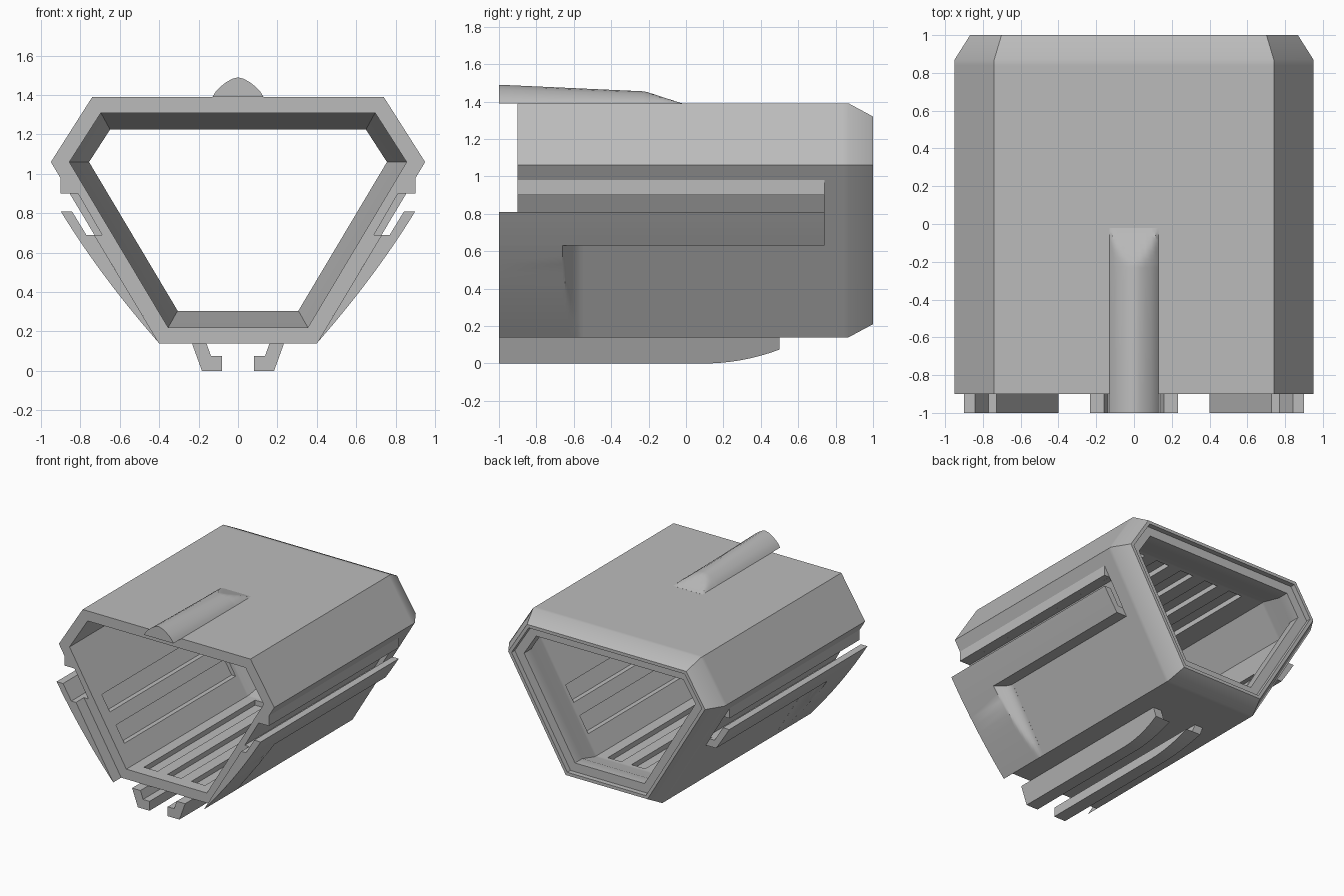
import bpy
import bmesh

old = bpy.data.objects.get("Cube")
if old:
    bpy.data.objects.remove(old, do_unlink=True)

grey = bpy.data.materials.new("plain grey")
grey.use_nodes = True
grey.diffuse_color = (0.5, 0.5, 0.5, 1)
grey.node_tree.nodes["Principled BSDF"].inputs["Base Color"].default_value = (0.5, 0.5, 0.5, 1)


def add_loft(bm, rings, closed=False):
    """Skin a row of equal-length rings; cap the ends unless closed."""
    loops = [[bm.verts.new(p) for p in ring] for ring in rings]
    n = len(loops[0])
    pairs = list(zip(loops, loops[1:]))
    if closed:
        pairs.append((loops[-1], loops[0]))
    for a, b in pairs:
        for i in range(n):
            j = (i + 1) % n
            bm.faces.new((a[i], a[j], b[j], b[i]))
    if not closed:
        bm.faces.new(loops[0])
        bm.faces.new(loops[-1])


def add_prism(bm, outline, y0, y1):
    add_loft(bm, [[(x, y, z) for x, z in outline] for y in (y0, y1)])


def make_object(name, bm, mirror=False):
    bmesh.ops.recalc_face_normals(bm, faces=bm.faces[:])
    mesh = bpy.data.meshes.new(name)
    bm.to_mesh(mesh)
    bm.free()
    mesh.materials.append(grey)
    obj = bpy.data.objects.new(name, mesh)
    bpy.context.collection.objects.link(obj)
    if mirror:
        mod = obj.modifiers.new("mirror", 'MIRROR')
        mod.use_mirror_merge = False
    return obj


def activate(obj):
    bpy.ops.object.select_all(action='DESELECT')
    obj.select_set(True)
    bpy.context.view_layer.objects.active = obj


def smooth(obj):
    activate(obj)
    bpy.ops.object.shade_smooth_by_angle(angle=0.56)


def hexagon(y, d):
    """Cross-section of the shell at y, inset by d."""
    half = [(0.74 - 0.549 * d, 1.39 - d),
            (0.95 - 1.175 * d, 1.06),
            (0.40 - 0.567 * d, 0.14 + d)]
    pts = half + [(-x, z) for x, z in reversed(half)]
    return [(x, y, z) for x, z in pts]


def side_x(z, d=0):
    """x of the lower side wall at height z."""
    return 0.40 + (z - 0.14) * 0.598 - 1.165 * d


def wing_x(z):
    """x of the bowed outer skin of the side wing."""
    u = (z - 0.14) / 0.67
    return 0.40 + 0.5 * u + 0.09 * u * (1 - u)


# Shell: outside, bevelled back rim, recessed lip, flare and cavity
bm = bmesh.new()
sections = [(-0.9, 0), (0.84, 0), (0.87, 0), (1, 0.07), (1, 0.095), (0.96, 0.095),
            (0.96, 0.165), (0.87, 0.165), (0.64, 0.08), (0.62, 0.08), (-0.9, 0.08)]
add_loft(bm, [hexagon(y, d) for y, d in sections], closed=True)
shell = make_object("shell", bm)

# Cutters: outer guide slots and the shallow inner grooves
bm = bmesh.new()
for s in (1, -1):
    add_prism(bm, [(s * x, z) for x, z in
                   [(0.812, 0.90), (0.69, 0.69), (0.80, 0.69), (0.96, 0.90)]], -1.1, 0.74)
    for z0, z1 in ((0.58, 0.70), (0.365, 0.49)):
        outline = [(side_x(z0, 0.13), z0), (side_x(z0, 0.05), z0),
                   (side_x(z1, 0.05), z1), (side_x(z1, 0.13), z1)]
        add_prism(bm, [(s * x, z) for x, z in outline], -0.8, 0.6)


def add_flat_groove(x, z):
    add_prism(bm, [(x - 0.06, z - 0.04), (x + 0.06, z - 0.04),
                   (x + 0.06, z + 0.04), (x - 0.06, z + 0.04)], -0.8, 0.6)


for i in range(-1, 2):
    add_flat_groove(i * 0.21, 0.22)
for i in range(-2, 3):
    add_flat_groove(i * 0.23, 1.31)
cutter = make_object("groove_cutter", bm)
cutter.hide_render = True

activate(shell)
cut = shell.modifiers.new("grooves", 'BOOLEAN')
cut.operation = 'DIFFERENCE'
cut.solver = 'EXACT'
cut.object = cutter
bpy.ops.object.modifier_apply(modifier=cut.name)
bpy.data.objects.remove(cutter, do_unlink=True)
smooth(shell)

# Upper lip over each guide slot
bm = bmesh.new()
add_prism(bm, [(0.902, 0.98), (0.902, 0.90), (side_x(0.90), 0.90)], -0.9, 0.74)
make_object("slot_lips", bm, mirror=True)

# Rail under each guide slot
bm = bmesh.new()
outer = [(wing_x(z), z) for z in (0.63, 0.69, 0.75)]
add_prism(bm, outer + [(0.90, 0.81), (0.843, 0.81), (0.77, 0.69),
                       (side_x(0.69), 0.69), (side_x(0.63), 0.63)], -1, 0.74)
smooth(make_object("side_rails", bm, mirror=True))

# Curved wing below each rail, fading into the shell
bm = bmesh.new()
heights = [0.14 + 0.49 * i / 10 for i in range(11)]
rings = []
for y in [-1] + [-0.66 + 0.11 * i / 8 for i in range(9)]:
    fade = 0.0905 * ((-0.55 - y) / 0.11) ** 2
    ring = [(side_x(z) + max(0.0005, min(wing_x(z) - side_x(z), fade)), y, z)
            for z in heights]
    ring += [(side_x(z), y, z) for z in reversed(heights)]
    rings.append(ring)
add_loft(bm, rings)
smooth(make_object("side_wings", bm, mirror=True))

# Bottom hooks with an upswept back end
bm = bmesh.new()
rings = []
for y in [-1] + [0.1 + 0.05 * i for i in range(9)]:
    low = 0.074 * max(0, (y - 0.1) / 0.4) ** 2
    rings.append([(x, y, z) for x, z in
                  [(0.234, 0.14), (0.183 + 0.364 * low, low), (0.08, low),
                   (0.08, 0.075), (0.137, 0.075), (0.16, 0.14)]])
add_loft(bm, rings)
smooth(make_object("bottom_hooks", bm, mirror=True))

# Ridge on the roof, cut by a sloping plane at its back end
bm = bmesh.new()
half = [(0.13, 0), (0.115, 0.025), (0.09, 0.052), (0.06, 0.075), (0.03, 0.092)]
arc = half + [(0, 0.1)] + [(-x, h) for x, h in reversed(half)]
rings = []
for y in [-1] + [-0.23 + 0.21 * i / 10 for i in range(11)]:
    drop = 0.035 * min(1, (y + 1) / 0.77)
    slope = max(0.0005, 0.068 * (-0.02 - y) / 0.21)
    rings.append([(x, y, 1.39 + min(h * (1 - drop * 10), slope)) for x, h in arc])
add_loft(bm, rings)
smooth(make_object("roof_ridge", bm))
